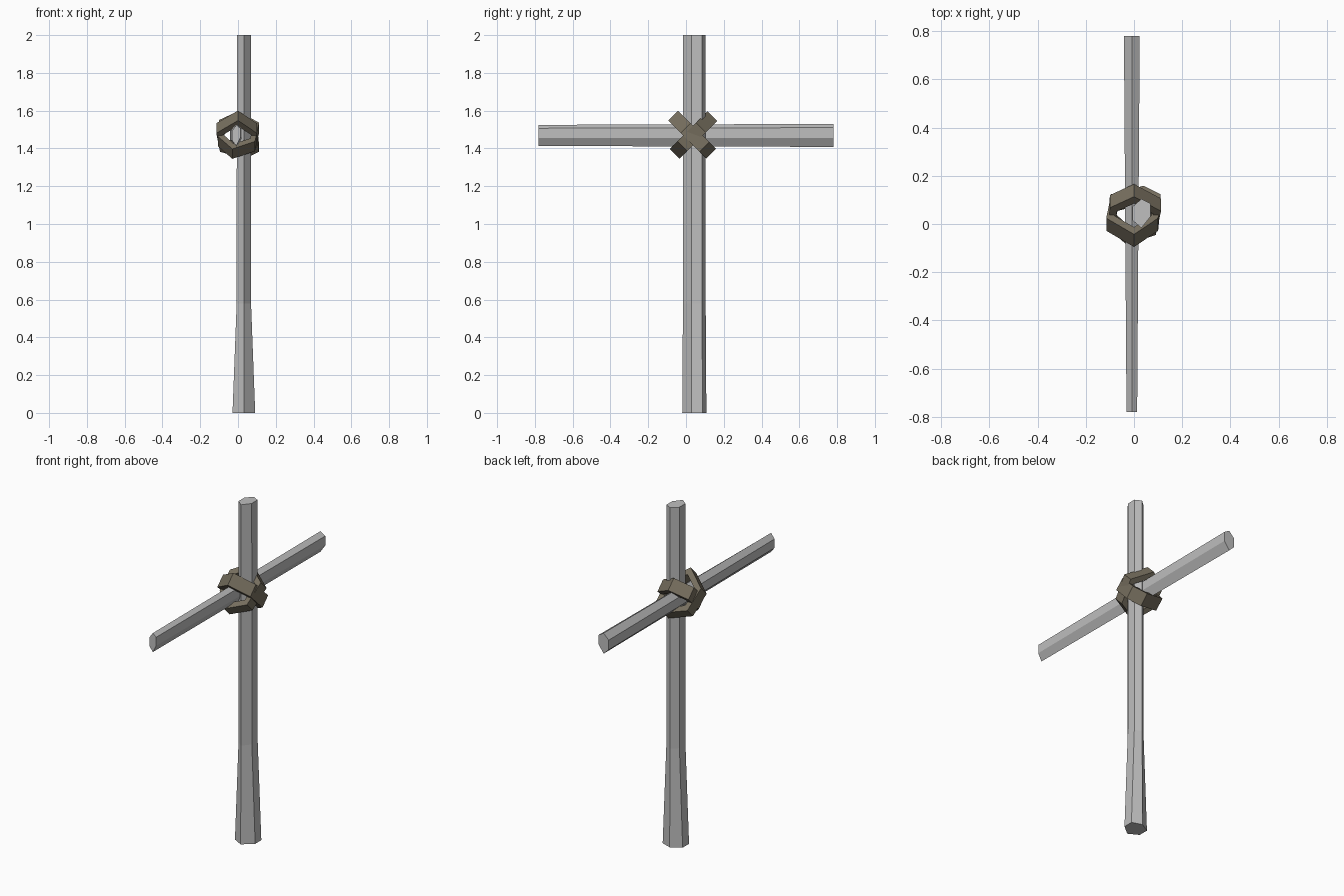
import bpy
import math
from mathutils import Vector

if "Cube" in bpy.data.objects:
    bpy.data.objects.remove(bpy.data.objects["Cube"])


def material(name, rgb):
    m = bpy.data.materials.new(name)
    m.diffuse_color = (*rgb, 1)
    m.use_nodes = True
    m.node_tree.nodes["Principled BSDF"].inputs["Base Color"].default_value = m.diffuse_color
    return m


WOOD = material("grey wood", (0.52, 0.52, 0.52))
ROPE = material("brown lashing", (0.185, 0.16, 0.115))


def loft(name, rings, mat, closed=False):
    """Skin rings of points; cap the ends, or join last ring to first."""
    n, count = len(rings[0]), len(rings)
    verts = [p for r in rings for p in r]
    faces = []
    for i in range(count if closed else count - 1):
        a, b = i * n, ((i + 1) % count) * n
        for j in range(n):
            k = (j + 1) % n
            faces.append((a + j, a + k, b + k, b + j))
    if not closed:
        faces.append(tuple(reversed(range(n))))
        faces.append(tuple(range((count - 1) * n, count * n)))
    me = bpy.data.meshes.new(name)
    me.from_pydata(verts, [], faces)
    me.materials.append(mat)
    ob = bpy.data.objects.new(name, me)
    bpy.context.collection.objects.link(ob)
    # consistent outward normals
    import bmesh
    bm = bmesh.new()
    bm.from_mesh(me)
    bmesh.ops.recalc_face_normals(bm, faces=bm.faces)
    bm.to_mesh(me)
    bm.free()
    return ob


# Uneven six-sided section of both poles: (across, along)
SECTION = [(0, -0.062), (0.038, -0.014), (0.038, 0.042),
           (0, 0.062), (-0.038, 0.028), (-0.038, -0.03)]

# Upright post, flared below z = 0.58
loft("upright_post",
     [[(0.031 + u * s, 0.044 + v * t, z) for u, v in SECTION]
      for z, s, t in ((0, 1.58, 1.03), (0.58, 1.0, 0.97), (2, 0.98, 0.97))], WOOD)

# Crossbar, slightly slimmer at the front end
loft("crossbar",
     [[(-0.009 + u * s, y, 1.469 + v * t) for u, v in SECTION]
      for y, s, t in ((-0.78, 0.58, 0.9), (0.78, 0.86, 0.98))], WOOD)


# Diagonal lashing bands: a six-sided loop of square strap
def band(name, direction, loop):
    centre = Vector((0, 0.037, 1.468))
    d = Vector((0, direction, 1)).normalized()
    w = Vector((0, 1, -direction)).normalized() * 0.037
    rings = []
    for x, h in loop:
        outer = Vector((x, 0, 0)) + d * h
        inner = outer * 0.72
        rings.append([centre + outer + w, centre + outer - w,
                      centre + inner - w, centre + inner + w])
    loft(name, rings, ROPE, closed=True)


band("lashing_falling", -1, [(0, 0.15), (-0.115, 0.055), (-0.095, -0.085),
                             (0.04, -0.135), (0.11, -0.085), (0.1, 0.055)])
band("lashing_rising", 1, [(0, 0.145), (0.112, 0.06), (0.09, -0.08),
                           (-0.03, -0.137), (-0.105, -0.045), (-0.1, 0.08)])
